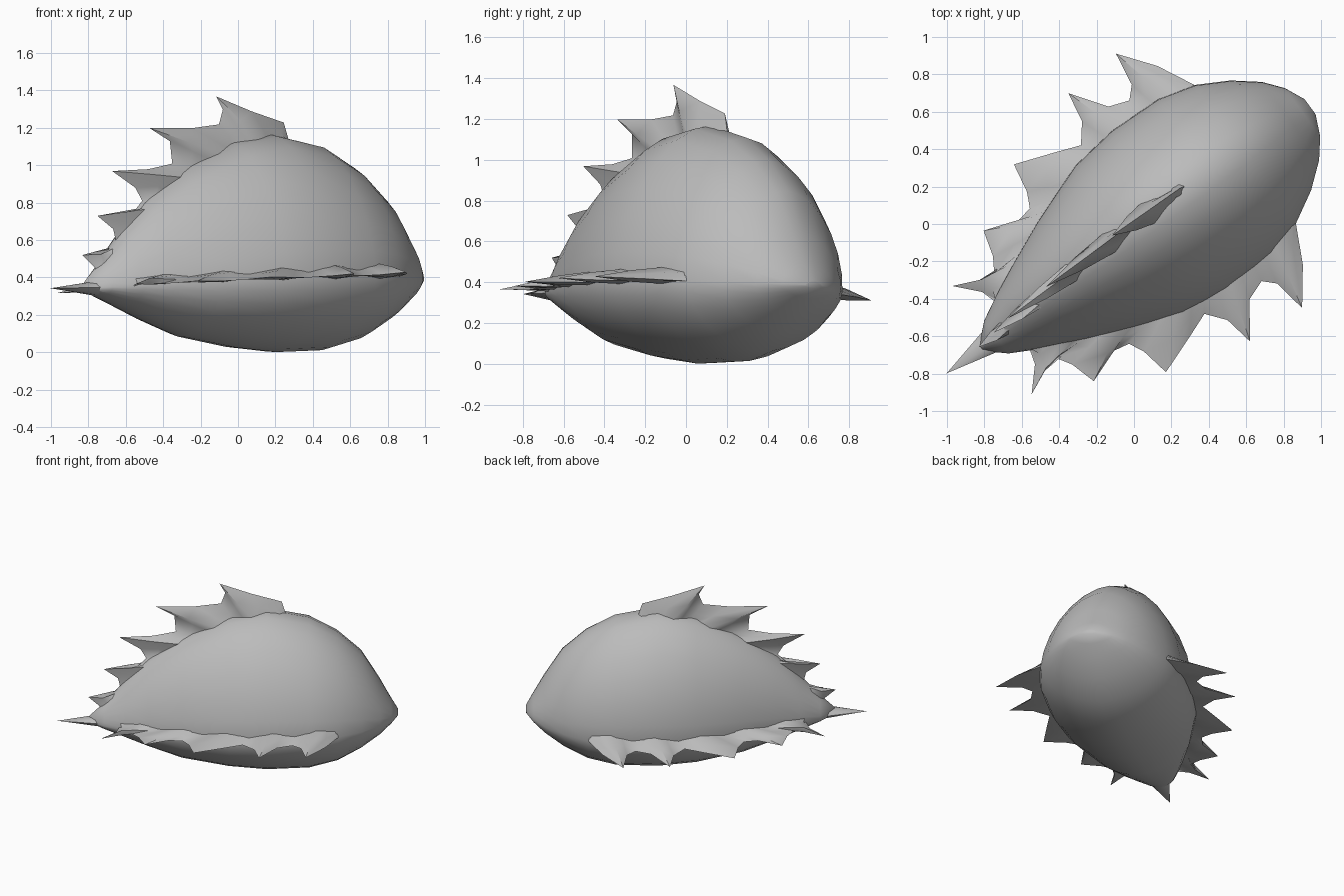
import bpy, bmesh, math
from mathutils import Matrix, Vector

cube = bpy.data.objects.get("Cube")
if cube:
    bpy.data.objects.remove(cube, do_unlink=True)

grey = bpy.data.materials.new("plain_grey")
grey.use_nodes = True
grey.diffuse_color = (0.5, 0.5, 0.5, 1)
grey.node_tree.nodes["Principled BSDF"].inputs["Base Color"].default_value = (0.5, 0.5, 0.5, 1)

# Shell frame: long axis diagonal in plan, rolled slightly to its left
PIVOT = 0.38
FRAME = (Matrix.Rotation(math.radians(36.2), 4, 'Z')
         @ Matrix.Translation((0, -0.05, PIVOT))
         @ Matrix.Rotation(math.radians(-4), 4, 'X')
         @ Matrix.Translation((0, 0, -PIVOT)))

# Shell stations: along axis, half width, top, bottom
STATIONS = [(-1.05, .02, .38, .33), (-.95, .11, .47, .29), (-.8, .19, .64, .23),
            (-.64, .265, .80, .165), (-.4, .37, .965, .08), (-.07, .49, 1.12, .025),
            (.2, .525, 1.17, 0), (.5, .515, 1.11, .01), (.7, .46, 1.0, .06),
            (.87, .365, .85, .15), (1.0, .26, .64, .245), (1.08, .16, .49, .32),
            (1.13, .05, .41, .37)]


def station(u, column):
    """Shell size at u, read linearly between stations."""
    for a, b in zip(STATIONS, STATIONS[1:]):
        if u <= b[0]:
            t = max(0, (u - a[0]) / (b[0] - a[0]))
            return a[column] + t * (b[column] - a[column])
    return STATIONS[-1][column]


def mid_height(u):
    return .36 + .02 * u


def finish(name, bm, angle):
    bmesh.ops.recalc_face_normals(bm, faces=bm.faces)
    bm.transform(FRAME)
    mesh = bpy.data.meshes.new(name)
    bm.to_mesh(mesh)
    bm.free()
    mesh.materials.append(grey)
    obj = bpy.data.objects.new(name, mesh)
    bpy.context.collection.objects.link(obj)
    bpy.ops.object.select_all(action='DESELECT')
    obj.select_set(True)
    bpy.context.view_layer.objects.active = obj
    bpy.ops.object.shade_smooth_by_angle(angle=math.radians(angle))


def skin(bm, rows):
    """Join successive closed rings with quads and cap the ends."""
    for a, b in zip(rows, rows[1:]):
        for i in range(len(a)):
            j = (i + 1) % len(a)
            bm.faces.new((a[i], a[j], b[j], b[i]))
    bm.faces.new(rows[0])
    bm.faces.new(rows[-1])


# Shell, with flanks a little flatter than an ellipse
def soften(value):
    return math.copysign(abs(value) ** 1.12, value)


bm = bmesh.new()
SIDES = 28
rings = []
for u, width, top, bottom in STATIONS:
    mid = mid_height(u)
    ring = []
    for i in range(SIDES):
        a = math.tau * i / SIDES
        c, s = soften(math.cos(a)), soften(math.sin(a))
        rise = top - mid if s > 0 else mid - bottom
        ring.append(bm.verts.new((u, width * c, mid + rise * s)))
    rings.append(ring)
skin(bm, rings)
finish("shell", bm, 60)


def fin(name, outline, first_spike, start, end, root_at, edge_at, normal, thick):
    """Ribbed fin: thick at each spike root, sharp along the outline."""
    bm = bmesh.new()
    rows = []
    for i, (u, reach) in enumerate(outline):
        t = i / (len(outline) - 1)
        root, edge = Vector(root_at(start + (end - start) * t)), Vector(edge_at(u, reach))
        belly = root.lerp(edge, .5)
        rib = .5 + .5 * math.cos(math.tau * (i - first_spike) / 4)
        offset = Vector(normal) * thick * (.4 + .6 * rib) * (1 - .45 * t)
        rows.append([bm.verts.new(p) for p in (root + offset, belly + offset * .65, edge,
                                               belly - offset * .65, root - offset)])
    skin(bm, rows)
    finish(name, bm, 50)


# Dorsal fin
DORSAL = [(.34, 1.13), (.31, 1.23), (.1, 1.29), (-.13, 1.37), (-.09, 1.3), (-.12, 1.22),
          (-.3, 1.2), (-.58, 1.2), (-.45, 1.13), (-.44, 1.01), (-.6, .98), (-.84, .97),
          (-.69, .88), (-.65, .81), (-.72, .74), (-.95, .73), (-.85, .66), (-.83, .58),
          (-.87, .54), (-1.06, .52), (-.98, .45), (-.97, .38)]
fin("dorsal_fin", DORSAL, 3, .3, -.98,
    lambda u: (u, 0, station(u, 2) - .05),
    lambda u, z: (u, 0, z), (0, 1, 0), .075)

# Side fins, drooping slightly outward
SIDE = [(.71, .44), (.6, .66), (.46, .845), (.43, .66), (.37, .6), (.26, .64), (.13, .825),
        (.1, .66), (.02, .56), (-.11, .61), (-.33, .69), (-.36, .53), (-.4, .45),
        (-.5, .43), (-.67, .5), (-.71, .36), (-.76, .28), (-.85, .3), (-.98, .36),
        (-.87, .24), (-.84, .14)]
for name, side in (("left_fin", 1), ("right_fin", -1)):
    fin(name, SIDE, 2, .7, -.84,
        lambda u: (u, side * station(u, 1) * .93, mid_height(u) + .03),
        lambda u, d: (u, side * d, mid_height(u)), (0, 0, 1), .045)

# Tail spike
bm = bmesh.new()
bmesh.ops.create_cone(bm, cap_ends=True, segments=10, radius1=1, radius2=0, depth=1)
bm.transform(Matrix.Translation((-1.11, 0, .342))
             @ Matrix.Rotation(math.radians(-90), 4, 'Y')
             @ Matrix.Diagonal((.045, .08, .34, 1)))
finish("tail_spike", bm, 50)
